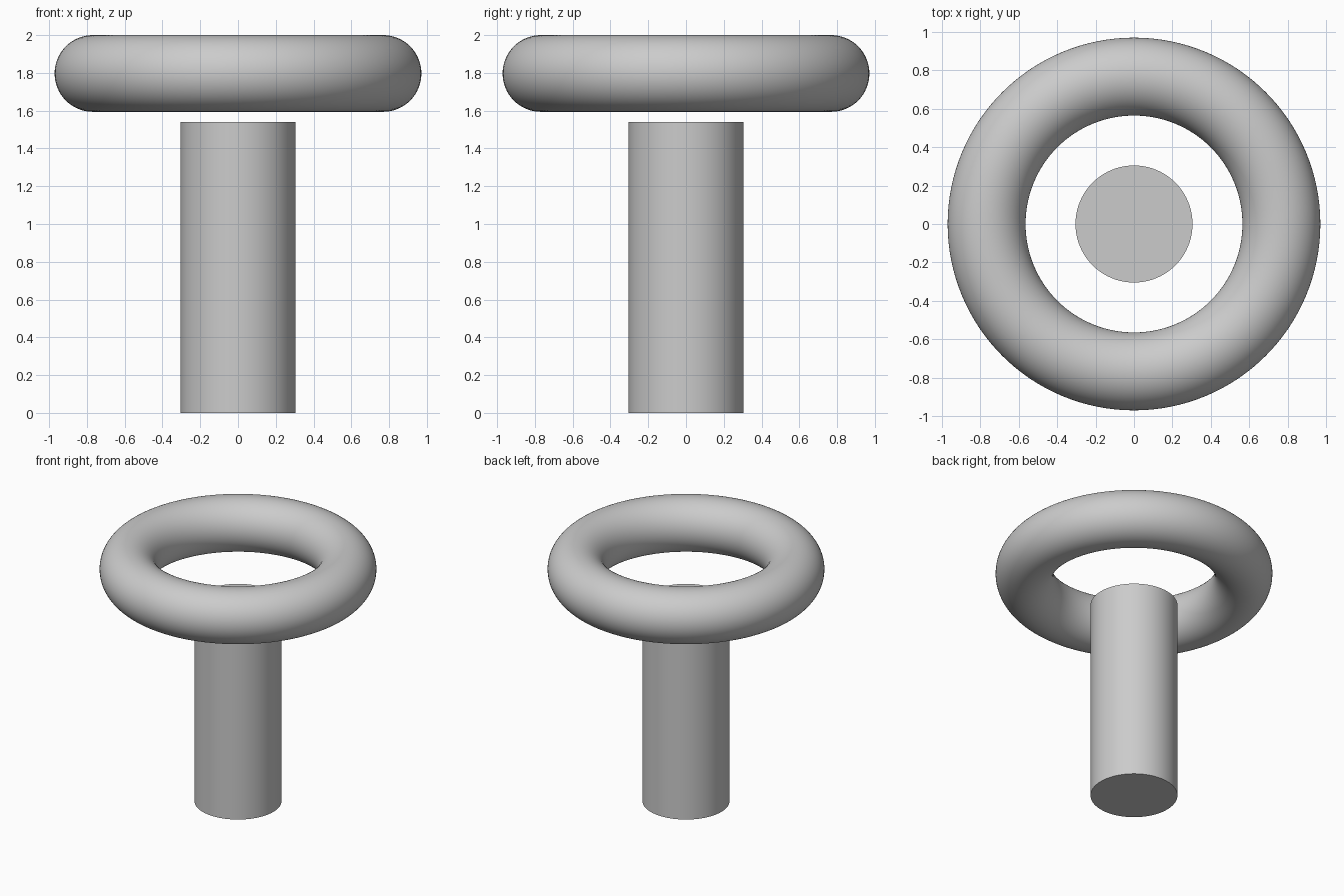
import bpy
import math

cube = bpy.data.objects.get("Cube")
if cube:
    bpy.data.objects.remove(cube, do_unlink=True)

# Single plain grey
GREY = (0.6, 0.6, 0.6, 1.0)
grey = bpy.data.materials.new("light grey")
grey.use_nodes = True
grey.diffuse_color = GREY
grey.node_tree.nodes["Principled BSDF"].inputs["Base Color"].default_value = GREY


def finish(name):
    obj = bpy.context.object
    obj.name = obj.data.name = name
    obj.data.materials.append(grey)
    bpy.ops.object.shade_smooth_by_angle(angle=math.radians(40))
    return obj


# Upright solid post
POST_RADIUS, POST_HEIGHT = 0.305, 1.54
bpy.ops.mesh.primitive_cylinder_add(
    vertices=96, radius=POST_RADIUS, depth=POST_HEIGHT,
    location=(0, 0, POST_HEIGHT / 2))
finish("post")

# Ring floating just above the post
TUBE_RADIUS = 0.203
bpy.ops.mesh.primitive_torus_add(
    major_segments=128, minor_segments=64,
    major_radius=0.768, minor_radius=TUBE_RADIUS,
    location=(0, 0, 2 - TUBE_RADIUS))
finish("ring")
